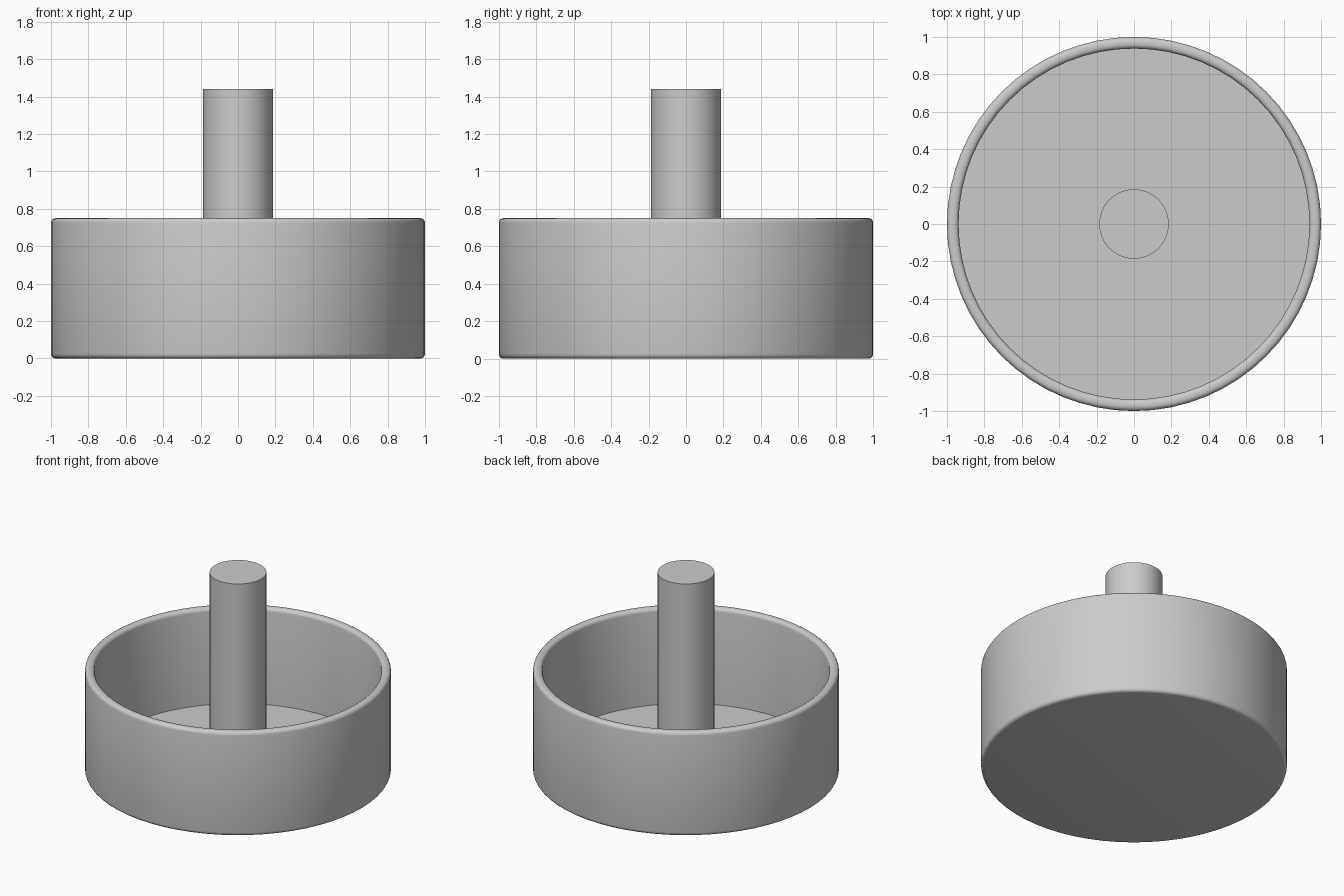
import bpy, bmesh
from math import radians, sin, cos, pi
from mathutils import Vector

cube = bpy.data.objects.get("Cube")
if cube:
    bpy.data.objects.remove(cube, do_unlink=True)

grey = bpy.data.materials.new("plain grey")
grey.use_nodes = True
COLOR = (0.6, 0.6, 0.6, 1)
grey.diffuse_color = COLOR
grey.node_tree.nodes["Principled BSDF"].inputs["Base Color"].default_value = COLOR


def rounded(r, z, radius, start, steps=4):
    """Quarter-round corner centred on (r, z), turning anticlockwise from start."""
    angles = [start + pi / 2 * i / steps for i in range(steps + 1)]
    return [(r + radius * cos(a), z + radius * sin(a)) for a in angles]


def lathe(name, profile, sides):
    """Revolve an (r, z) profile around the vertical axis."""
    bm = bmesh.new()
    verts = [bm.verts.new((r, 0, z)) for r, z in profile]
    edges = [bm.edges.new(pair) for pair in zip(verts, verts[1:])]
    bmesh.ops.spin(bm, geom=verts + edges, cent=Vector(), axis=(0, 0, 1),
                   angle=2 * pi, steps=sides)
    bmesh.ops.remove_doubles(bm, verts=bm.verts, dist=0.0005)
    bmesh.ops.recalc_face_normals(bm, faces=bm.faces)
    mesh = bpy.data.meshes.new(name)
    bm.to_mesh(mesh)
    bm.free()
    mesh.materials.append(grey)
    obj = bpy.data.objects.new(name, mesh)
    bpy.context.collection.objects.link(obj)
    bpy.ops.object.select_all(action="DESELECT")
    obj.select_set(True)
    bpy.context.view_layer.objects.active = obj
    bpy.ops.object.shade_smooth_by_angle(angle=radians(35))
    return obj


# Open round tray with softened rim and base edges
OUTER, INNER, RIM, FLOOR, SOFT = 1.0, 0.938, 0.75, 0.055, 0.025
tray = ([(0, 0)]
        + rounded(OUTER - SOFT, SOFT, SOFT, -pi / 2)
        + rounded(OUTER - SOFT, RIM - SOFT, SOFT, 0)
        + rounded(INNER + SOFT, RIM - SOFT, SOFT, pi / 2)
        + [(INNER, FLOOR), (0, FLOOR)])
lathe("tray", tray, 64)

# Central post standing on the tray floor
POST, TOP = 0.186, 1.44
lathe("center_post", [(0, FLOOR - 0.02), (POST, FLOOR - 0.02), (POST, TOP), (0, TOP)], 32)
